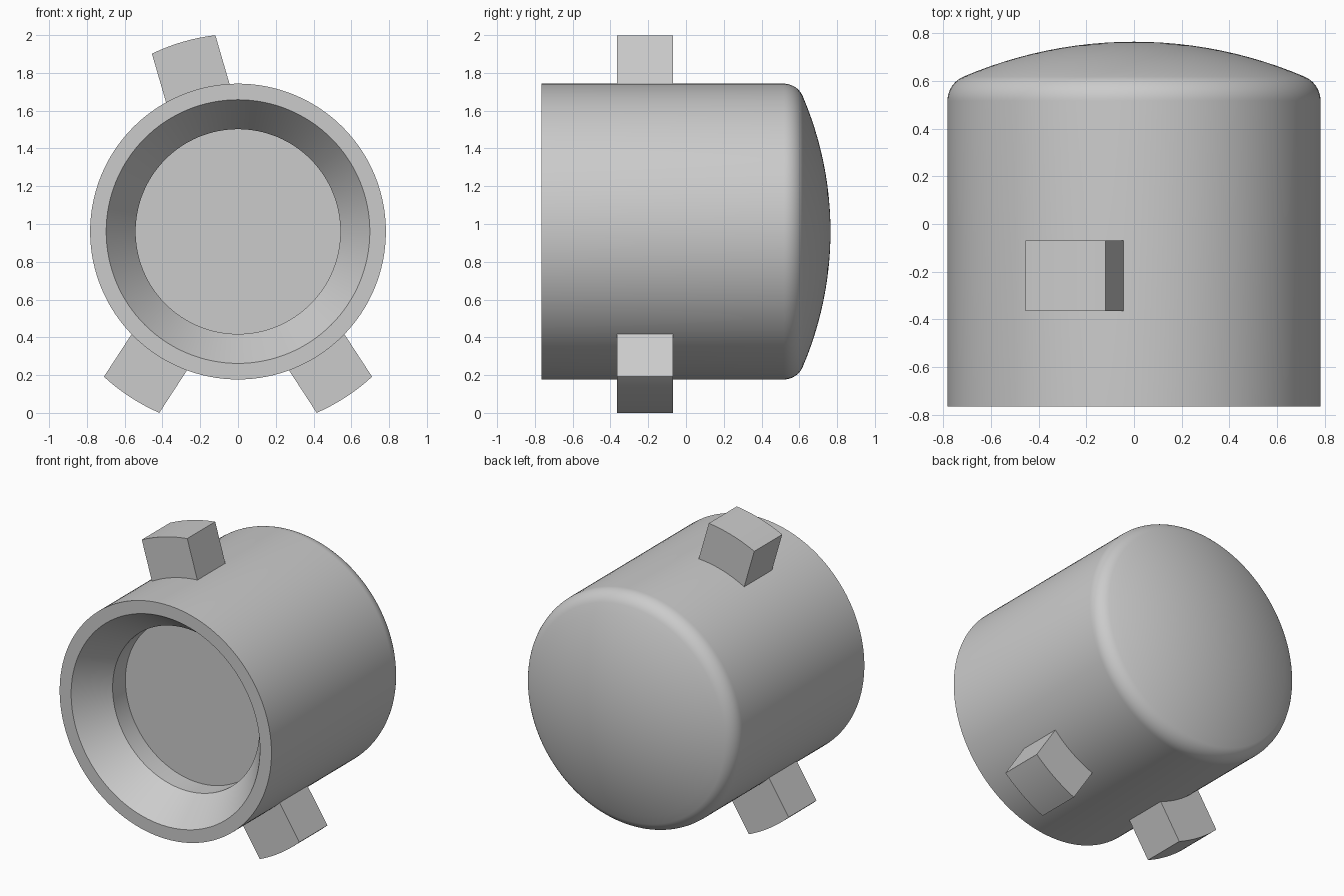
import bpy, bmesh
from math import sin, cos, asin, sqrt, radians, pi
from mathutils import Matrix, Vector

cube = bpy.data.objects.get("Cube")
if cube:
    bpy.data.objects.remove(cube)

AXIS_Z = 0.96       # height of the body axis
RADIUS = 0.783      # body radius
FRONT, BACK = -0.765, 0.765
LUG_RADIUS = 1.046

grey = bpy.data.materials.new("light grey")
grey.use_nodes = True
grey.diffuse_color = (0.6, 0.6, 0.6, 1)
grey.node_tree.nodes["Principled BSDF"].inputs["Base Color"].default_value = (0.6, 0.6, 0.6, 1)


def finish(bm, name):
    """Turn a bmesh into a smooth object with sharp edges on the body axis."""
    bmesh.ops.recalc_face_normals(bm, faces=bm.faces)
    mesh = bpy.data.meshes.new(name)
    bm.to_mesh(mesh)
    bm.free()
    mesh.materials.append(grey)
    obj = bpy.data.objects.new(name, mesh)
    bpy.context.collection.objects.link(obj)
    obj.location.z = AXIS_Z
    bpy.ops.object.select_all(action='DESELECT')
    obj.select_set(True)
    bpy.context.view_layer.objects.active = obj
    bpy.ops.object.shade_smooth_by_angle(angle=radians(25))
    return obj


def body_profile():
    """(radius, y) points from the recess floor, round the rim, to the dome tip."""
    points = [(0, -0.415), (0.542, -0.415), (0.542, -0.55),
              (0.698, FRONT), (RADIUS, FRONT)]
    # rounded shoulder tangent to both the wall and the dome
    fillet, dome = 0.11, 1.82
    dome_y = BACK - dome
    fillet_r = RADIUS - fillet
    fillet_y = dome_y + sqrt((dome - fillet) ** 2 - fillet_r ** 2)
    edge = asin(fillet_r / (dome - fillet))
    for i in range(11):
        a = pi / 2 + (edge - pi / 2) * i / 10
        points.append((fillet_r + fillet * sin(a), fillet_y + fillet * cos(a)))
    # shallow dome
    for i in range(1, 13):
        a = edge * (1 - i / 12)
        points.append((dome * sin(a), dome_y + dome * cos(a)))
    return points


# Body: one turned profile
bm = bmesh.new()
verts = [bm.verts.new((r, y, 0)) for r, y in body_profile()]
edges = [bm.edges.new(pair) for pair in zip(verts, verts[1:])]
bmesh.ops.spin(bm, geom=verts + edges, cent=(0, 0, 0), axis=(0, 1, 0),
               angle=2 * pi, steps=128)
bmesh.ops.remove_doubles(bm, verts=bm.verts, dist=0.0001)
finish(bm, "body")


def add_lug(name, degrees):
    """Square block with parallel sides and a curved outer end."""
    half, steps = 0.175, 12
    bm = bmesh.new()
    outline = [(-half, 0.7), (half, 0.7)]
    for i in range(steps + 1):
        x = half - 2 * half * i / steps
        outline.append((x, sqrt(LUG_RADIUS ** 2 - x ** 2)))
    face = bm.faces.new([bm.verts.new((x, -0.365, z)) for x, z in outline])
    moved = bmesh.ops.extrude_face_region(bm, geom=[face], use_keep_orig=True)["geom"]
    bmesh.ops.translate(bm, vec=Vector((0, 0.295, 0)),
                        verts=[v for v in moved if isinstance(v, bmesh.types.BMVert)])
    bmesh.ops.rotate(bm, verts=bm.verts, cent=(0, 0, 0),
                     matrix=Matrix.Rotation(radians(degrees), 3, 'Y'))
    finish(bm, name)


# Three locking lugs, the upper one offset to the right
add_lug("upper_lug", -16.2)
add_lug("lower_left_lug", 146.9)
add_lug("lower_right_lug", -146.9)
